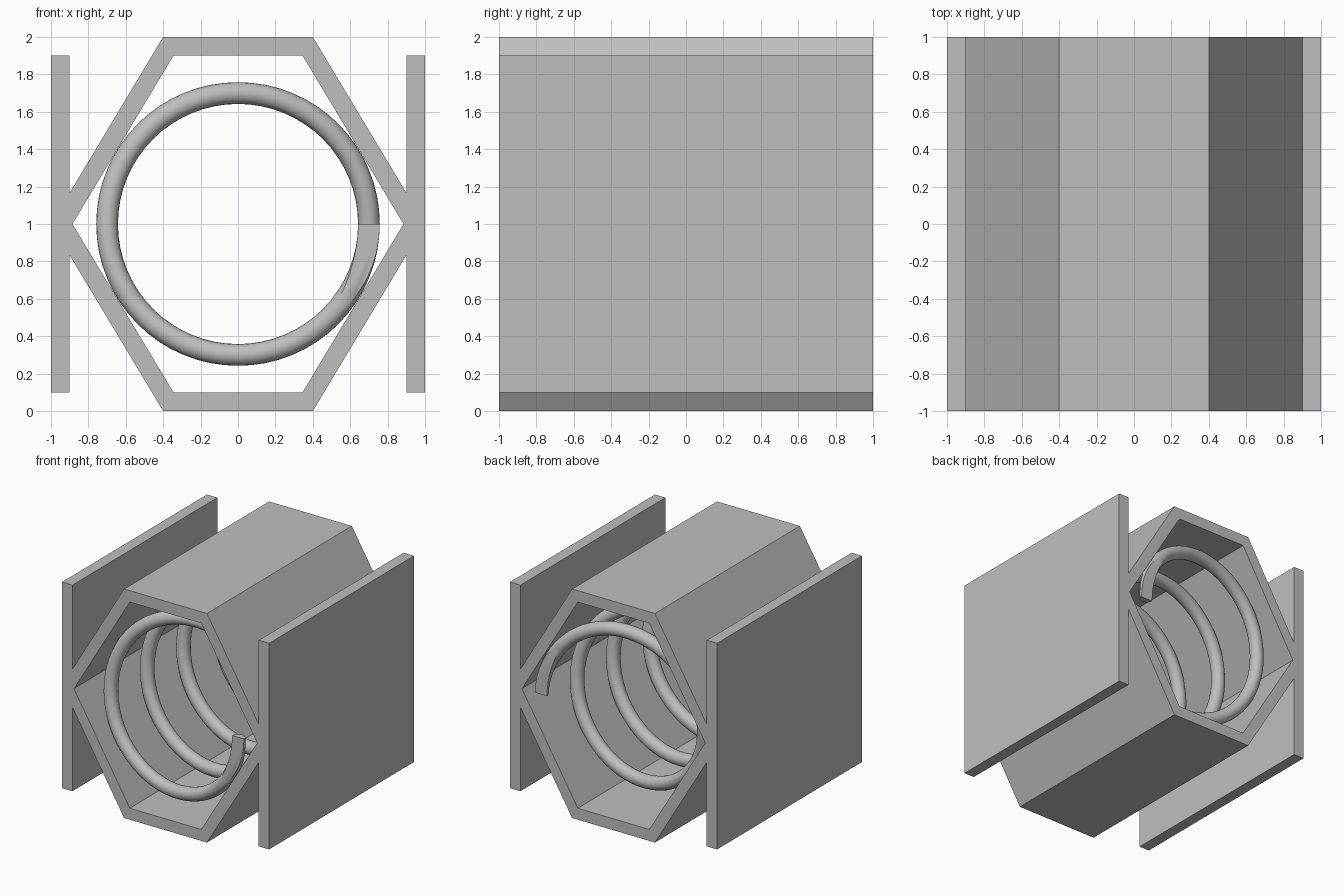
import bpy, bmesh, math
from mathutils import Vector

cube = bpy.data.objects.get("Cube")
if cube:
    bpy.data.objects.remove(cube, do_unlink=True)

HALF = 1.0  # half of the overall depth

# One plain grey for every part
grey = bpy.data.materials.new("light_grey")
grey.use_nodes = True
colour = (0.52, 0.52, 0.52, 1)
grey.diffuse_color = colour
grey.node_tree.nodes["Principled BSDF"].inputs["Base Color"].default_value = colour


def add_object(name, bm):
    bmesh.ops.recalc_face_normals(bm, faces=bm.faces)
    mesh = bpy.data.meshes.new(name)
    bm.to_mesh(mesh)
    bm.free()
    mesh.materials.append(grey)
    obj = bpy.data.objects.new(name, mesh)
    obj.location.z = 1
    bpy.context.collection.objects.link(obj)
    return obj


# Housing: a quarter of the hexagonal tube with its side plate, mirrored twice
quarter = [(0, 0.9), (0.345, 0.9), (0.885, 0), (1, 0), (1, 0.9),
           (0.9, 0.9), (0.9, 0.167), (0.4, 1), (0, 1)]
bm = bmesh.new()
front = [bm.verts.new((x, -HALF, z)) for x, z in quarter]
back = [bm.verts.new((x, HALF, z)) for x, z in quarter]
bm.faces.new(front)
bm.faces.new(back[::-1])
for i, a in enumerate(quarter):
    j = (i + 1) % len(quarter)
    b = quarter[j]
    on_seam = (a[0] == b[0] == 0) or (a[1] == b[1] == 0)
    if not on_seam:
        bm.faces.new((front[i], back[i], back[j], front[j]))
housing = add_object("hexagonal_housing_with_side_plates", bm)
mirror = housing.modifiers.new("Mirror", 'MIRROR')
mirror.use_axis = (True, False, True)
mirror.use_clip = True

# Coil spring: a round section swept along a helix, ends ground flat
RADIUS, WIRE, TURNS = 0.7, 0.058, 4
STEPS, SIDES = 64, 20
bm = bmesh.new()
rings = []
for i in range(TURNS * STEPS + 1):
    angle = -math.tau * i / STEPS
    y = -HALF + 2 * HALF * i / (TURNS * STEPS)
    ring = []
    for k in range(SIDES):
        t = math.tau * k / SIDES
        r = RADIUS + WIRE * math.cos(t)
        ring.append(bm.verts.new((r * math.cos(angle), y + WIRE * math.sin(t),
                                  r * math.sin(angle))))
    rings.append(ring)
for a, b in zip(rings, rings[1:]):
    for k in range(SIDES):
        n = (k + 1) % SIDES
        bm.faces.new((a[k], a[n], b[n], b[k]))
bm.faces.new(rings[0])
bm.faces.new(rings[-1][::-1])
for side in (-1, 1):
    bmesh.ops.bisect_plane(bm, geom=bm.verts[:] + bm.edges[:] + bm.faces[:],
                           plane_co=Vector((0, side * HALF, 0)),
                           plane_no=Vector((0, side, 0)), clear_outer=True)
    bmesh.ops.holes_fill(bm, edges=[e for e in bm.edges if e.is_boundary], sides=0)
spring = add_object("coil_spring", bm)

bpy.ops.object.select_all(action='DESELECT')
spring.select_set(True)
bpy.context.view_layer.objects.active = spring
bpy.ops.object.shade_smooth_by_angle(angle=math.radians(35))
